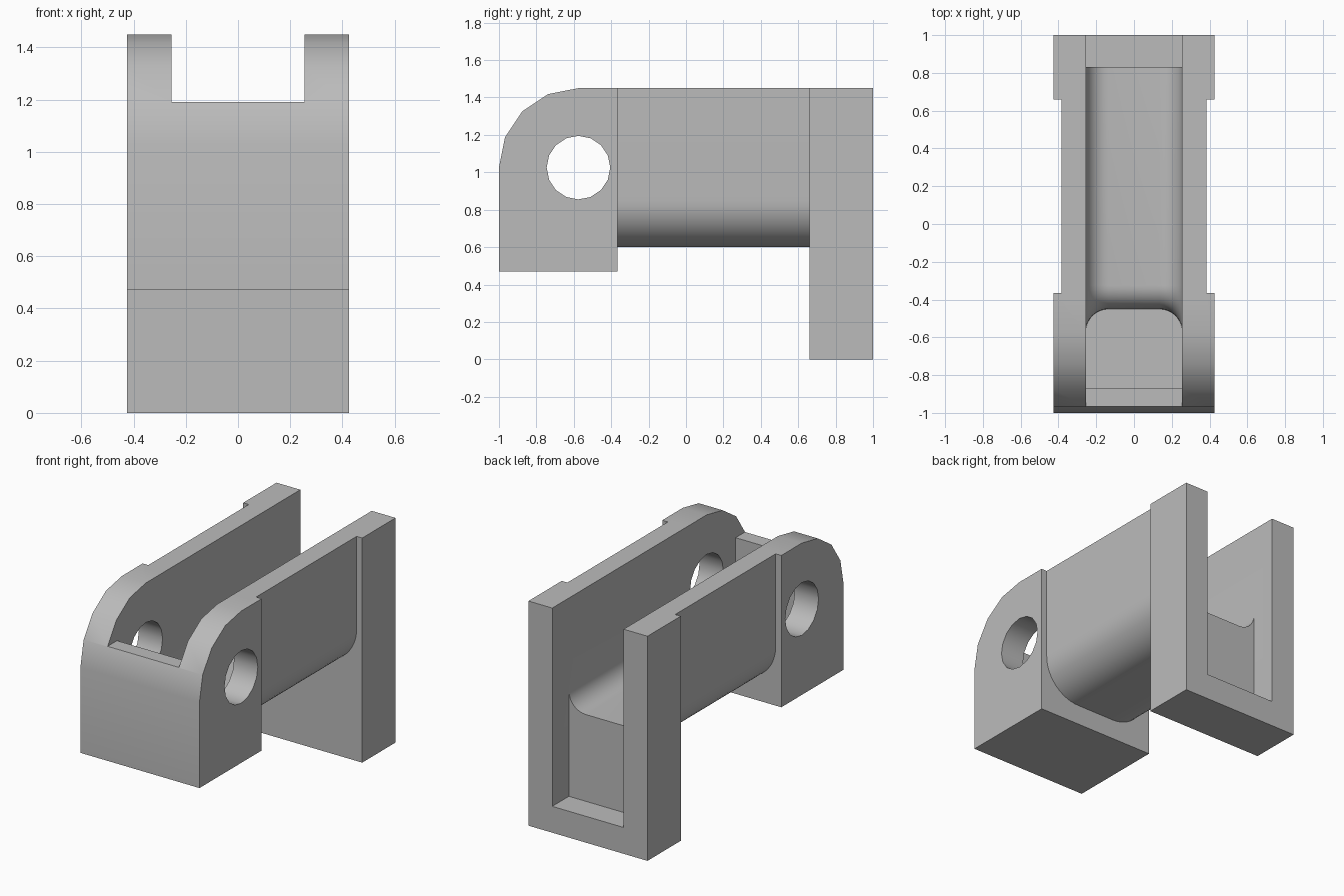
import bpy, bmesh
from math import sin, cos, pi, radians

cube = bpy.data.objects.get("Cube")
if cube:
    bpy.data.objects.remove(cube, do_unlink=True)

HALF_W, MID_W, SLOT_W = 0.425, 0.385, 0.255
TOP, MID_BOTTOM, FLOOR, PIT = 1.45, 0.6, 0.73, 0.605
INNER_R, LIP_R, OUTER_R = 0.12, 0.125, 0.25
AXIS_Y, AXIS_Z, HOLE_R = -0.575, 1.025, 0.17

grey = bpy.data.materials.new("plain grey")
grey.use_nodes = True
grey.diffuse_color = (0.5, 0.5, 0.5, 1)
grey.node_tree.nodes["Principled BSDF"].inputs["Base Color"].default_value = grey.diffuse_color


def arc(u, v, r, start, end, steps):
    angles = [radians(start + (end - start) * i / steps) for i in range(steps + 1)]
    return [(u + r * cos(a), v + r * sin(a)) for a in angles]


def loft(name, sections):
    """Closed solid through matching rings of points, capped at both ends."""
    bm = bmesh.new()
    rings = [[bm.verts.new(p) for p in s] for s in sections]
    for a, b in zip(rings, rings[1:]):
        for i in range(len(a)):
            j = (i + 1) % len(a)
            bm.faces.new((a[i], a[j], b[j], b[i]))
    bm.faces.new(rings[0])
    bm.faces.new(rings[-1])
    bmesh.ops.recalc_face_normals(bm, faces=bm.faces)
    mesh = bpy.data.meshes.new(name)
    bm.to_mesh(mesh)
    bm.free()
    mesh.materials.append(grey)
    ob = bpy.data.objects.new(name, mesh)
    bpy.context.collection.objects.link(ob)
    return ob


def along_x(name, profile, half):
    return loft(name, [[(x, y, z) for y, z in profile] for x in (-half, half)])


def combine(target, tool, operation):
    bpy.context.view_layer.objects.active = target
    mod = target.modifiers.new(operation.title(), 'BOOLEAN')
    mod.operation, mod.object, mod.solver = operation, tool, 'EXACT'
    bpy.ops.object.modifier_apply(modifier=mod.name)
    bpy.data.objects.remove(tool, do_unlink=True)


# Front hinge block with a faceted rounded top edge
block = [(-0.365, TOP), (-0.365, 0.47), (-1, 0.47)]
block += arc(AXIS_Y, AXIS_Z, HALF_W, 180, 90, 4)
body = along_x("hinge_bracket", block, HALF_W)

# Rear leg
leg = along_x("rear_leg", [(0.66, 0), (1, 0), (1, TOP), (0.66, TOP)], HALF_W)

# Middle beam with rounded lower edges
c, h = MID_W - OUTER_R, MID_BOTTOM + OUTER_R
beam_profile = [(-MID_W, TOP)] + arc(-c, h, OUTER_R, 180, 270, 12)
beam_profile += arc(c, h, OUTER_R, 270, 360, 12) + [(MID_W, TOP)]
beam = loft("beam", [[(x, y, z) for x, z in beam_profile] for y in (-0.4, 0.7)])
combine(body, beam, 'UNION')
combine(body, leg, 'UNION')


# Slot: rear pocket, rounded channel, curved lip and front pit in one cutter
def slot_section(x, lift):
    side = [(1.1, 1.6), (1.1, 0.17), (0.83, 0.17), (0.83, FLOOR + lift)]
    side += arc(-0.45 + LIP_R, FLOOR - LIP_R, LIP_R + lift, 90, 180, 10)
    side += [(-0.45 - lift, PIT - 0.003), (-0.87, PIT - 0.003),
             (-0.87, 1.19), (-1.1, 1.19), (-1.1, 1.6)]
    return [(x, y, z) for y, z in side]


left = []
for i in range(9):
    a = pi / 2 * i / 8
    left.append((SLOT_W - INNER_R * (1 - cos(a)), INNER_R * (1 - sin(a))))
half_sections = [(-x, lift) for x, lift in left]
sections = half_sections + left[::-1]
combine(body, loft("slot_cutter", [slot_section(*s) for s in sections]), 'DIFFERENCE')

# Pin hole through both cheeks
hole = arc(AXIS_Y, AXIS_Z, HOLE_R, 0, 360, 16)[:-1]
combine(body, along_x("pin_hole_cutter", hole, 0.6), 'DIFFERENCE')

bpy.ops.object.select_all(action='DESELECT')
body.select_set(True)
bpy.context.view_layer.objects.active = body
bpy.ops.object.shade_smooth_by_angle(angle=radians(30))
